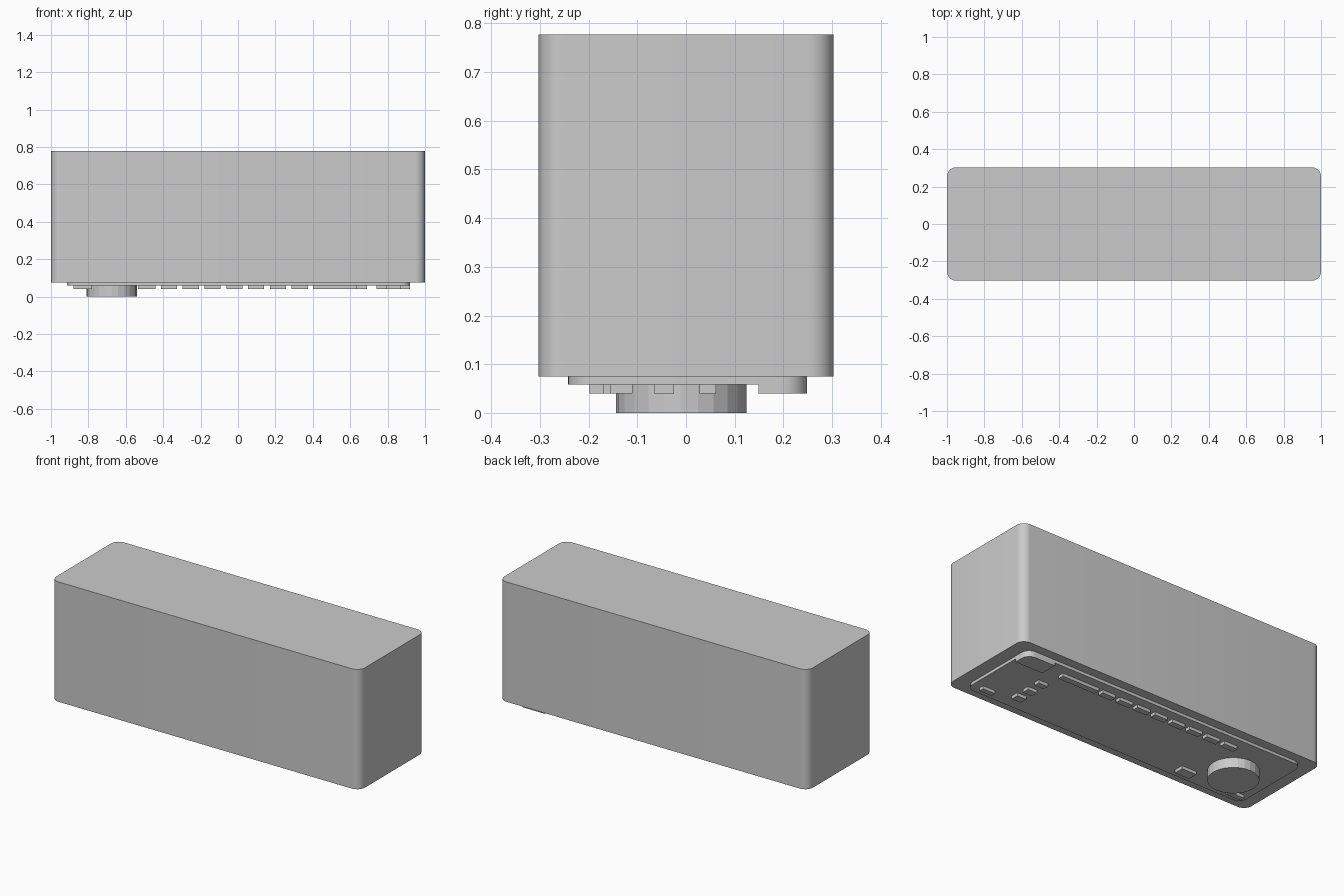
import bpy, bmesh, math

if "Cube" in bpy.data.objects:
    bpy.data.objects.remove(bpy.data.objects["Cube"])


def rounded_outline(x0, x1, y0, y1, radii, steps=8):
    """Counter-clockwise outline; radii for corners (+x+y, -x+y, -x-y, +x-y)."""
    pts = []
    corners = [(x1, y1, -1, -1), (x0, y1, 1, -1), (x0, y0, 1, 1), (x1, y0, -1, 1)]
    for i, ((cx, cy, sx, sy), r) in enumerate(zip(corners, radii)):
        if r == 0:
            pts.append((cx, cy))
            continue
        for k in range(steps + 1):
            a = math.pi / 2 * (i + k / steps)
            pts.append((cx + sx * r + r * math.cos(a), cy + sy * r + r * math.sin(a)))
    return pts


def prism(name, outline, z0, z1, smooth=True):
    """Extrude a flat outline from z0 up to z1."""
    bm = bmesh.new()
    base = bm.faces.new([bm.verts.new((x, y, z0)) for x, y in outline])
    res = bmesh.ops.extrude_face_region(bm, geom=[base], use_keep_orig=True)
    top = [v for v in res["geom"] if isinstance(v, bmesh.types.BMVert)]
    bmesh.ops.translate(bm, verts=top, vec=(0, 0, z1 - z0))
    bmesh.ops.recalc_face_normals(bm, faces=bm.faces)
    mesh = bpy.data.meshes.new(name)
    bm.to_mesh(mesh)
    bm.free()
    obj = bpy.data.objects.new(name, mesh)
    bpy.context.collection.objects.link(obj)
    if smooth:
        bpy.ops.object.select_all(action='DESELECT')
        obj.select_set(True)
        bpy.context.view_layer.objects.active = obj
        bpy.ops.object.shade_smooth_by_angle(angle=math.radians(30))
    return obj


BODY_Z, PLATE_Z, BUTTON_Z = 0.075, 0.058, 0.04


def button(name, x0, x1, y0, y1):
    prism(name, rounded_outline(x0, x1, y0, y1, (0, 0, 0, 0)), BUTTON_Z, PLATE_Z, False)


# Main housing
prism("body", rounded_outline(-1, 1, -0.303, 0.303, (0.05,) * 4), BODY_Z, 0.777)

# Raised panel on the underside
prism("panel", rounded_outline(-0.915, 0.92, -0.242, 0.249, (0.05,) * 4), PLATE_Z, BODY_Z)

# Corner block following the panel's rounded corner
prism("corner_block", rounded_outline(0.74, 0.92, 0.149, 0.249, (0.05, 0, 0, 0)),
      BUTTON_Z, PLATE_Z)

# Round knob
knob = [(-0.675 + 0.134 * math.cos(i * math.tau / 24),
         -0.01 + 0.134 * math.sin(i * math.tau / 24)) for i in range(24)]
prism("knob", knob, 0, PLATE_Z, False)

# Row of keys behind one long key
button("long_key", 0.40, 0.64, 0.16, 0.195)
for i in range(8):
    x = 0.33 - i * 0.1165
    button(f"row_key_{i + 1}", x - 0.043, x + 0.043, 0.16, 0.195)

# Column of small keys
for i, (y0, y1) in enumerate([(-0.155, -0.11), (-0.065, -0.025), (0.028, 0.062)]):
    button(f"column_key_{i + 1}", 0.63, 0.69, y0, y1)

# Separate keys along the front edge
button("right_key", 0.79, 0.87, -0.198, -0.168)
button("middle_key", -0.535, -0.44, -0.198, -0.14)
button("left_key", -0.88, -0.78, -0.198, -0.168)
